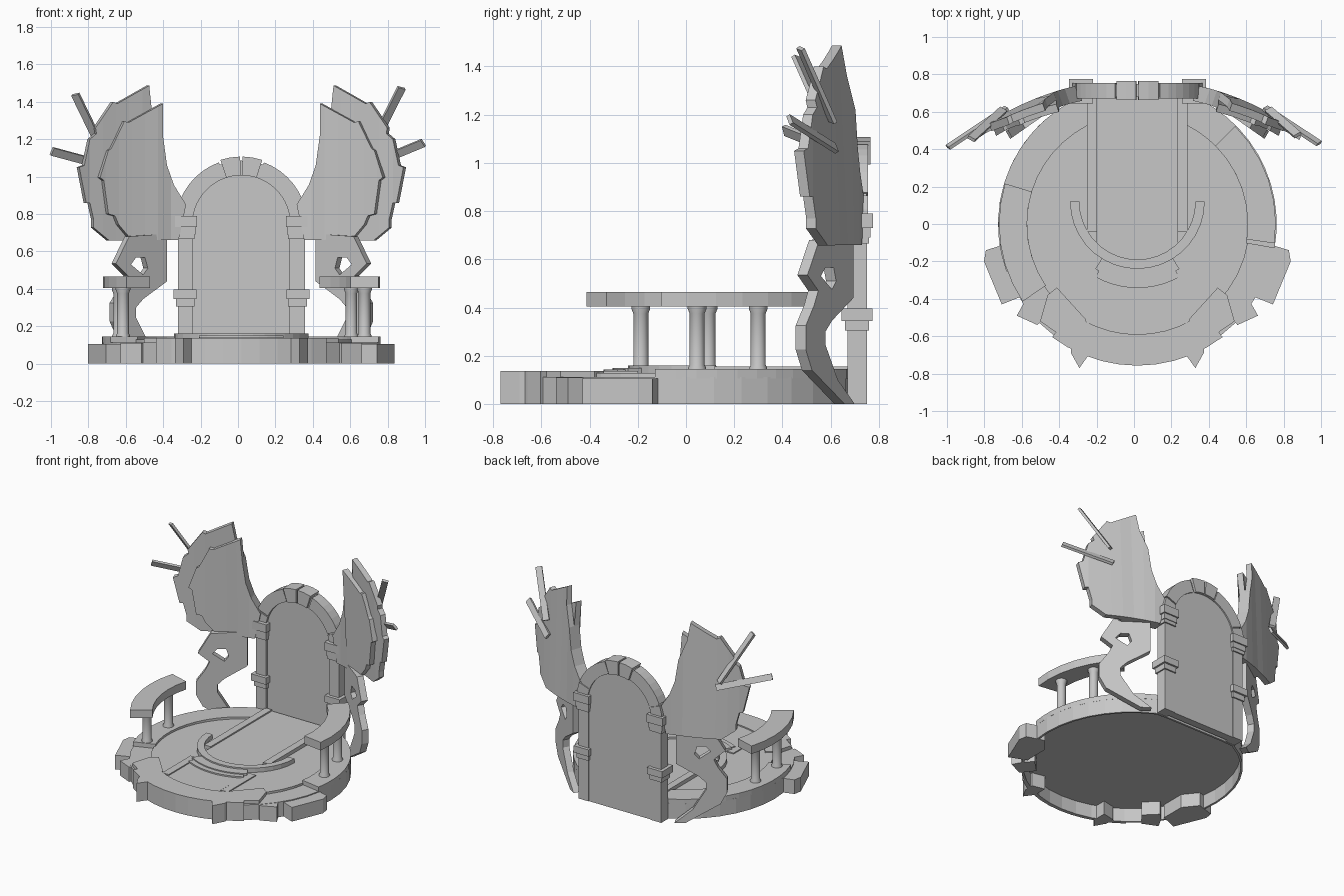
import bpy, bmesh, math
from mathutils import Vector
from mathutils.geometry import tessellate_polygon

cube = bpy.data.objects.get("Cube")
if cube:
    bpy.data.objects.remove(cube, do_unlink=True)

CX = 0.018  # axis of symmetry
GREY = (0.57, 0.57, 0.57, 1)

stone = bpy.data.materials.new("grey_stone")
stone.use_nodes = True
stone.diffuse_color = GREY
stone.node_tree.nodes["Principled BSDF"].inputs["Base Color"].default_value = GREY


def finish(name, bm):
    bmesh.ops.recalc_face_normals(bm, faces=bm.faces[:])
    mesh = bpy.data.meshes.new(name)
    bm.to_mesh(mesh)
    bm.free()
    mesh.materials.append(stone)
    obj = bpy.data.objects.new(name, mesh)
    bpy.context.collection.objects.link(obj)
    return obj


def floor(u, v, d):
    return (CX + u, v, d)


def wall(u, v, d):
    return (CX + u, d, v)


def plate(name, loops, d0, d1, place, slices=()):
    """Extrude an outline (with optional holes) from d0 to d1, then place it."""
    bm = bmesh.new()
    flat = [p for loop in loops for p in loop]
    low = [bm.verts.new((u, v, d0)) for u, v in flat]
    top = [bm.verts.new((u, v, d1)) for u, v in flat]
    for tri in tessellate_polygon([[Vector((u, v, 0)) for u, v in lp] for lp in loops]):
        if len(set(tri)) == 3:
            bm.faces.new([low[i] for i in tri])
            bm.faces.new([top[i] for i in tri])
    start = 0
    for loop in loops:
        n = len(loop)
        for i in range(n):
            a, b = start + i, start + (i + 1) % n
            bm.faces.new((low[a], low[b], top[b], top[a]))
        start += n
    bmesh.ops.recalc_face_normals(bm, faces=bm.faces[:])
    bmesh.ops.dissolve_limit(bm, angle_limit=0.01, verts=bm.verts[:], edges=bm.edges[:])
    for u in slices:
        bmesh.ops.bisect_plane(bm, geom=bm.verts[:] + bm.edges[:] + bm.faces[:],
                               plane_co=(u, 0, 0), plane_no=(1, 0, 0))
    for v in bm.verts:
        v.co = place(*v.co)
    return finish(name, bm)


def box(name, x0, x1, y0, y1, z0, z1):
    return plate(name, [[(x0, y0), (x1, y0), (x1, y1), (x0, y1)]], z0, z1, floor)


def arc(r, a0, a1, n, cy=0.0):
    angles = [math.radians(a0 + (a1 - a0) * i / n) for i in range(n + 1)]
    return [(r * math.cos(a), cy + r * math.sin(a)) for a in angles]


def sector(r0, r1, a0, a1, n, cy=0.0):
    return arc(r1, a0, a1, n, cy) + arc(r0, a1, a0, n, cy)


def clip_back(points, limit=0.67):
    return [(x, min(y, limit)) for x, y in points]


# Round platform, open underneath: outer wall, floor sheet and raised rim sections
DISC = arc(0.745, 0, 351, 39)
plate("platform_wall", [clip_back(DISC), clip_back(arc(0.73, 0, 351, 39), 0.655)], 0, 0.112, floor)
plate("platform_sheet", [clip_back(DISC)], 0.1, 0.112, floor)
plate("inner_floor", [arc(0.6, 0, 351, 39)], 0.106, 0.128, floor)
plate("rim_right_back", [clip_back(sector(0.59, 0.745, 110, 200, 12))], 0.106, 0.144, floor)
plate("rim_left_back", [clip_back(sector(0.59, 0.745, -10, 70, 12))], 0.106, 0.144, floor)
plate("rim_front", [sector(0.59, 0.757, 233, 307, 10)], 0.106, 0.137, floor)
plate("front_wall", [sector(0.735, 0.757, 233, 307, 10)], 0, 0.12, floor)

# Side blocks and pointed teeth on the rim
for s, side in ((1, "left"), (-1, "right")):
    def flip(pts):
        return [(s * x, y) for x, y in pts]
    plate(side + "_rim_block", [flip([(0.68, -0.1), (0.81, -0.14), (0.82, -0.2),
          (0.725, -0.43), (0.6, -0.38), (0.6, -0.2)])], 0, 0.105, floor)
    plate(side + "_small_rim_block", [flip([(0.55, -0.36), (0.6, -0.41), (0.645, -0.49),
          (0.535, -0.54), (0.46, -0.45)])], 0, 0.11, floor)
    plate(side + "_rim_corner", [flip([(0.275, -0.51), (0.43, -0.34), (0.48, -0.38),
          (0.52, -0.52), (0.275, -0.69)])], 0.106, 0.137, floor)
    plate(side + "_rim_tooth", [flip([(0.26, -0.6), (0.355, -0.62), (0.355, -0.69),
          (0.31, -0.77), (0.26, -0.7)])], 0, 0.137, floor)

# Walkway with rounded front, edge rails and curved steps
CY = 0.12
plate("walkway", [[(0.22, 0.68), (-0.22, 0.68)] + arc(0.32, 227, 313, 10, CY)], 0.106, 0.145, floor)
for s, side in ((1, "left"), (-1, "right")):
    x0, x1 = sorted((s * 0.215, s * 0.268))
    box(side + "_walkway_rail", x0, x1, -0.04, 0.68, 0.106, 0.155)
    box(side + "_front_rail", x0, x1, -0.53, -0.2, 0.106, 0.136)
plate("curved_rail", [sector(0.31, 0.36, 180, 360, 18, CY)], 0.106, 0.16, floor)
plate("middle_step", [sector(0.35, 0.425, 238, 302, 10, CY)], 0.106, 0.15, floor)
plate("lower_step", [sector(0.41, 0.462, 241, 299, 10, CY)], 0.106, 0.142, floor)
plate("front_panel", [[(0.21, -0.28), (-0.21, -0.28)] + arc(0.583, 249, 291, 8)],
      0.106, 0.132, floor)


# Balustrades: curved slab on two turned columns
def column(name, x, y):
    profile = [(0.037, 0.12), (0.037, 0.15), (0.031, 0.162), (0.031, 0.375),
               (0.039, 0.395), (0.039, 0.41)]
    bm = bmesh.new()
    n = 12
    rings = [[bm.verts.new((x + r * math.cos(i * math.tau / n),
                            y + r * math.sin(i * math.tau / n), z)) for i in range(n)]
             for r, z in profile]
    for a, b in zip(rings, rings[1:]):
        for i in range(n):
            bm.faces.new((a[i], a[(i + 1) % n], b[(i + 1) % n], b[i]))
    bm.faces.new(rings[0])
    bm.faces.new(rings[-1])
    obj = finish(name, bm)
    bpy.ops.object.select_all(action="DESELECT")
    obj.select_set(True)
    bpy.context.view_layer.objects.active = obj
    bpy.ops.object.shade_smooth_by_angle(angle=math.radians(35))


for side, a0, a1, cols in (("left", -8, 45, (4, 27)), ("right", 163, 214, (172, 196.5))):
    plate(side + "_balustrade_top", [sector(0.59, 0.74, a0, a1, 6)], 0.405, 0.465, floor)
    for k, a in enumerate(cols):
        t = math.radians(a)
        column(f"{side}_balustrade_column_{k + 1}", CX + 0.66 * math.cos(t), 0.66 * math.sin(t))

# Arched door and its frame
ARCH = 0.745
plate("door_panel", [[(-0.27, 0), (0.27, 0)] + arc(0.27, 0, 180, 20, ARCH)], 0.69, 0.745, wall)
for s, side in ((1, "left"), (-1, "right")):
    def jamb(part, x0, x1, grow, z0, z1):
        a, b = sorted((s * x0, s * x1))
        box(f"{side}_{part}", a, b, 0.67 - grow, 0.75 + grow, z0, z1)
    jamb("pillar", 0.258, 0.34, 0, 0, 0.76)
    jamb("pillar_band_low", 0.25, 0.35, 0.01, 0.305, 0.345)
    jamb("pillar_band_high", 0.24, 0.364, 0.024, 0.345, 0.395)
    jamb("capital_base", 0.25, 0.35, 0.01, 0.665, 0.69)
    jamb("capital_neck", 0.245, 0.355, 0.015, 0.69, 0.73)
    jamb("capital_top", 0.238, 0.366, 0.025, 0.73, 0.79)
    for k, (a0, a1, g) in enumerate(((0, 20, 0), (22, 70, 0), (72, 89, 0.01))):
        stone_arc = sector(0.262, 0.352 + g, a0, a1, max(2, int((a1 - a0) / 8)), ARCH)
        plate(f"{side}_arch_stone_{k + 1}", [[(s * x, z) for x, z in stone_arc]],
              0.672 - g, 0.755 + g, wall)
plate("arch_core", [sector(0.262, 0.34, 0, 180, 22, ARCH)], 0.68, 0.748, wall)

# Wings: two stepped layers, swept forward, on a bent arm with a hole
INNER = [(0.36, 0.66), (0.32, 0.85), (0.385, 0.955), (0.422, 1.06), (0.444, 1.22)]
BACK = INNER + [(0.49, 1.36), (0.503, 1.487), (0.674, 1.39), (0.695, 1.4), (0.79, 1.26),
                (0.785, 1.23), (0.82, 1.2), (0.85, 1.06), (0.877, 1.05), (0.84, 0.86),
                (0.82, 0.86), (0.80, 0.77), (0.80, 0.727), (0.717, 0.658)]
FRONT = INNER + [(0.444, 1.39), (0.626, 1.29), (0.65, 1.295), (0.72, 1.15), (0.735, 1.14),
                 (0.78, 0.995), (0.76, 0.98), (0.735, 0.8), (0.70, 0.79), (0.68, 0.743),
                 (0.61, 0.66)]
ARM = [(0.417, 0.695), (0.417, 0.44), (0.545, 0.345), (0.583, 0.3), (0.583, 0.245),
       (0.51, 0.1), (0.41, 0), (0.47, 0), (0.663, 0.14), (0.70, 0.225), (0.70, 0.325),
       (0.65, 0.41), (0.626, 0.47), (0.69, 0.535), (0.62, 0.68)]
HOLE = [(0.61, 0.53), (0.583, 0.567), (0.535, 0.567), (0.52, 0.51), (0.545, 0.475)]

for s, side in ((1, "left"), (-1, "right")):
    def sweep(u, v, d):
        e = u - 0.36
        y = 0.69 - 0.25 * e - 0.42 * e * e - 0.14 * max(0, v - 1.2)
        return (CX + s * (u + 0.35 * (d - 0.03)), y + d, v)

    def slant(u, v, d):
        return (CX + s * (u + 0.4 * (d - 0.05)), 0.945 - 0.7 * u + 0.7 * d, v)

    cuts = [0.4 + 0.07 * i for i in range(7)]
    plate(side + "_wing_back_layer", [BACK], 0, 0.04, sweep, cuts)
    plate(side + "_wing_front_layer", [FRONT], -0.04, 0.002, sweep, cuts)
    plate(side + "_wing_arm", [ARM, HOLE], 0, 0.06, slant)


# Thin spikes behind the wing edges
def spike(name, start, end):
    a, b = Vector(start), Vector(end)
    along = (b - a).normalized()
    wide = along.cross(Vector((0.5 if a.x > 0 else -0.5, -0.87, 0))).normalized() * 0.022
    thin = along.cross(wide).normalized() * 0.009
    bm = bmesh.new()
    for p in (a, b):
        for i, j in ((-1, -1), (1, -1), (1, 1), (-1, 1)):
            bm.verts.new(p + wide * i + thin * j)
    bmesh.ops.convex_hull(bm, input=bm.verts[:])
    bmesh.ops.dissolve_limit(bm, angle_limit=0.01, verts=bm.verts[:], edges=bm.edges[:])
    finish(name, bm)


spike("left_upper_spike", (0.72, 0.61, 1.17), (0.875, 0.475, 1.475))
spike("left_lower_spike", (0.7, 0.62, 1.06), (0.99, 0.43, 1.18))
spike("right_upper_spike", (-0.7, 0.61, 1.09), (-0.87, 0.455, 1.44))
spike("right_lower_spike", (-0.68, 0.62, 1.05), (-0.995, 0.41, 1.135))
